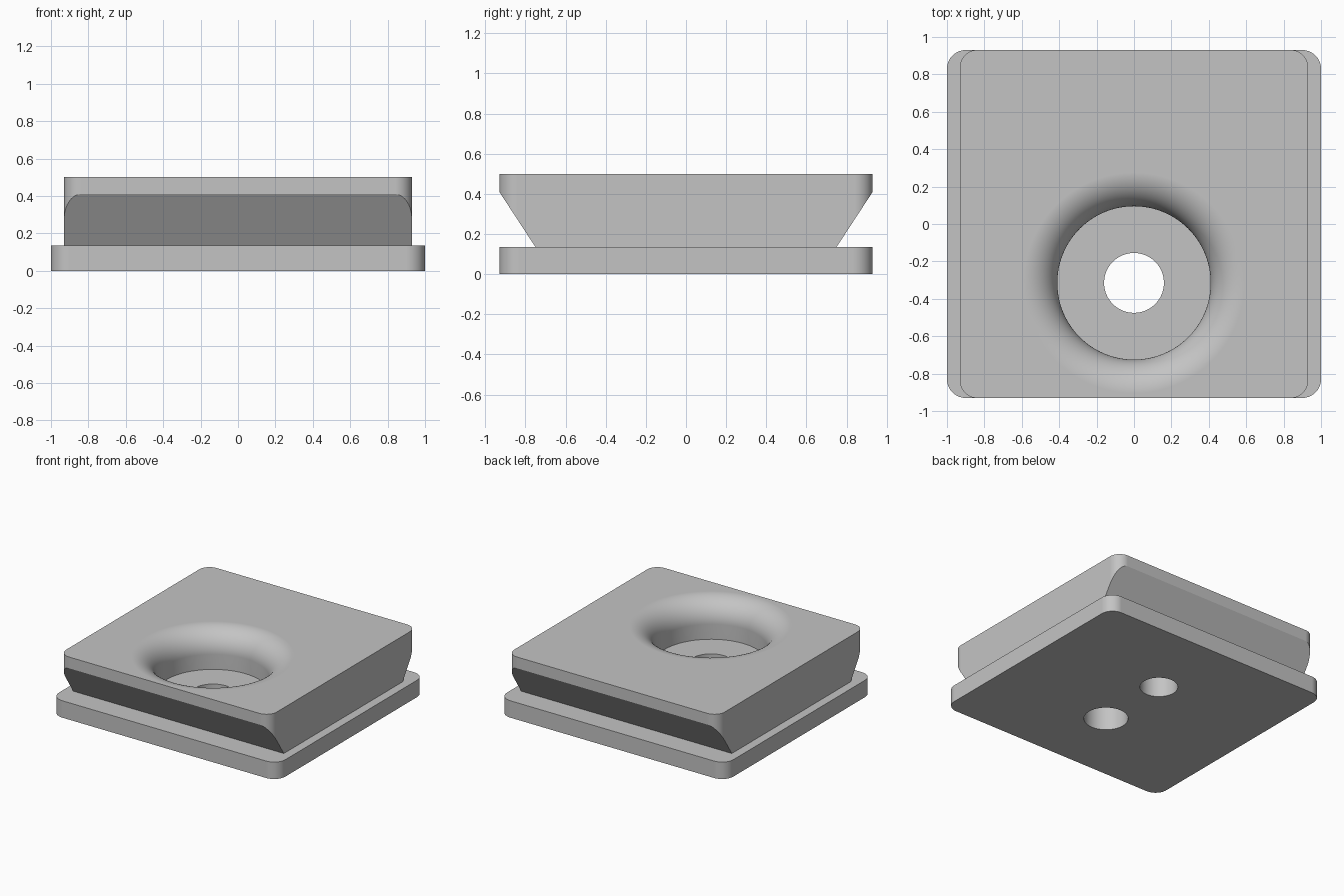
import bpy, bmesh
from math import sin, cos, pi, radians
from mathutils import Vector, Matrix

cube = bpy.data.objects.get("Cube")
if cube:
    bpy.data.objects.remove(cube, do_unlink=True)

PLATE_TOP, TOP = 0.135, 0.5
HALF_Y = 0.93

grey = bpy.data.materials.new("light_grey")
grey.use_nodes = True
grey.diffuse_color = (0.55, 0.55, 0.55, 1)
grey.node_tree.nodes["Principled BSDF"].inputs["Base Color"].default_value = grey.diffuse_color


def to_object(name, bm):
    bmesh.ops.recalc_face_normals(bm, faces=bm.faces)
    mesh = bpy.data.meshes.new(name)
    bm.to_mesh(mesh)
    bm.free()
    mesh.materials.append(grey)
    obj = bpy.data.objects.new(name, mesh)
    bpy.context.collection.objects.link(obj)
    return obj


def rounded_block(half_x, half_y, z0, z1, radius, steps=10):
    """Rectangular slab with rounded vertical corners."""
    bm = bmesh.new()
    ring = []
    for corner, (sx, sy) in enumerate([(1, 1), (-1, 1), (-1, -1), (1, -1)]):
        for i in range(steps + 1):
            a = (corner + i / steps) * pi / 2
            ring.append(bm.verts.new((sx * (half_x - radius) + radius * cos(a),
                                      sy * (half_y - radius) + radius * sin(a), z0)))
    base = bm.faces.new(ring)
    top = bmesh.ops.extrude_face_region(bm, geom=[base])["geom"]
    bmesh.ops.translate(bm, vec=(0, 0, z1 - z0),
                        verts=[v for v in top if isinstance(v, bmesh.types.BMVert)])
    return bm


def lathe(name, profile, y, steps=96):
    """Solid of revolution about a vertical axis at (0, y)."""
    bm = bmesh.new()
    verts = [bm.verts.new((r, 0, z)) for r, z in profile]
    edges = [bm.edges.new(pair) for pair in zip(verts, verts[1:])]
    bmesh.ops.spin(bm, geom=verts + edges, cent=(0, 0, 0), axis=(0, 0, 1),
                   angle=2 * pi, steps=steps, use_duplicate=False)
    bmesh.ops.remove_doubles(bm, verts=bm.verts, dist=1e-5)
    bmesh.ops.transform(bm, matrix=Matrix.Translation((0, y, 0)), verts=bm.verts)
    obj = to_object(name, bm)
    obj.hide_render = True
    return obj


def combine(target, other, operation):
    mod = target.modifiers.new(operation.lower(), "BOOLEAN")
    mod.operation, mod.object, mod.solver = operation, other, "EXACT"
    bpy.context.view_layer.objects.active = target
    bpy.ops.object.modifier_apply(modifier=mod.name)
    bpy.data.objects.remove(other, do_unlink=True)


# Base plate
plate = to_object("slide_plate", rounded_block(1.0, HALF_Y, 0, PLATE_TOP, 0.1))

# Upper block, undercut along front and back; its foot is sunk into the plate
bm = rounded_block(0.93, HALF_Y, 0.06, TOP, 0.09)
for side in (-1, 1):
    cut = bmesh.ops.bisect_plane(
        bm, geom=bm.verts[:] + bm.edges[:] + bm.faces[:],
        plane_co=(0, side * HALF_Y, 0.41),
        plane_no=Vector((0, side * 0.275, -0.18)), clear_outer=True)
    rim = [e for e in cut["geom_cut"] if isinstance(e, bmesh.types.BMEdge)]
    bmesh.ops.holes_fill(bm, edges=rim)
block = to_object("upper_block", bm)
combine(plate, block, "UNION")

# Through hole with counterbore and a rounded lip
HOLE, BORE, FLOOR, LIP = 0.16, 0.41, 0.2, 0.18
lip = [(BORE + LIP * (1 - cos(i / 16 * pi / 2)), TOP - LIP + LIP * sin(i / 16 * pi / 2))
       for i in range(17)]
profile = [(0, -0.1), (HOLE, -0.1), (HOLE, FLOOR), (BORE, FLOOR)] + lip
profile += [(BORE + LIP, 0.6), (0, 0.6)]
combine(plate, lathe("counterbore_cutter", profile, -0.315), "DIFFERENCE")

# Blind hole in the underside
profile = [(0, -0.1), (0.137, -0.1), (0.137, 0.3), (0, 0.3)]
combine(plate, lathe("blind_hole_cutter", profile, 0.28, 64), "DIFFERENCE")

# Smooth rounded surfaces, keep crisp edges
bpy.ops.object.select_all(action="DESELECT")
plate.select_set(True)
bpy.context.view_layer.objects.active = plate
bpy.ops.object.shade_smooth_by_angle(angle=radians(25))
weighted = plate.modifiers.new("weighted_normals", "WEIGHTED_NORMAL")
weighted.keep_sharp = True
